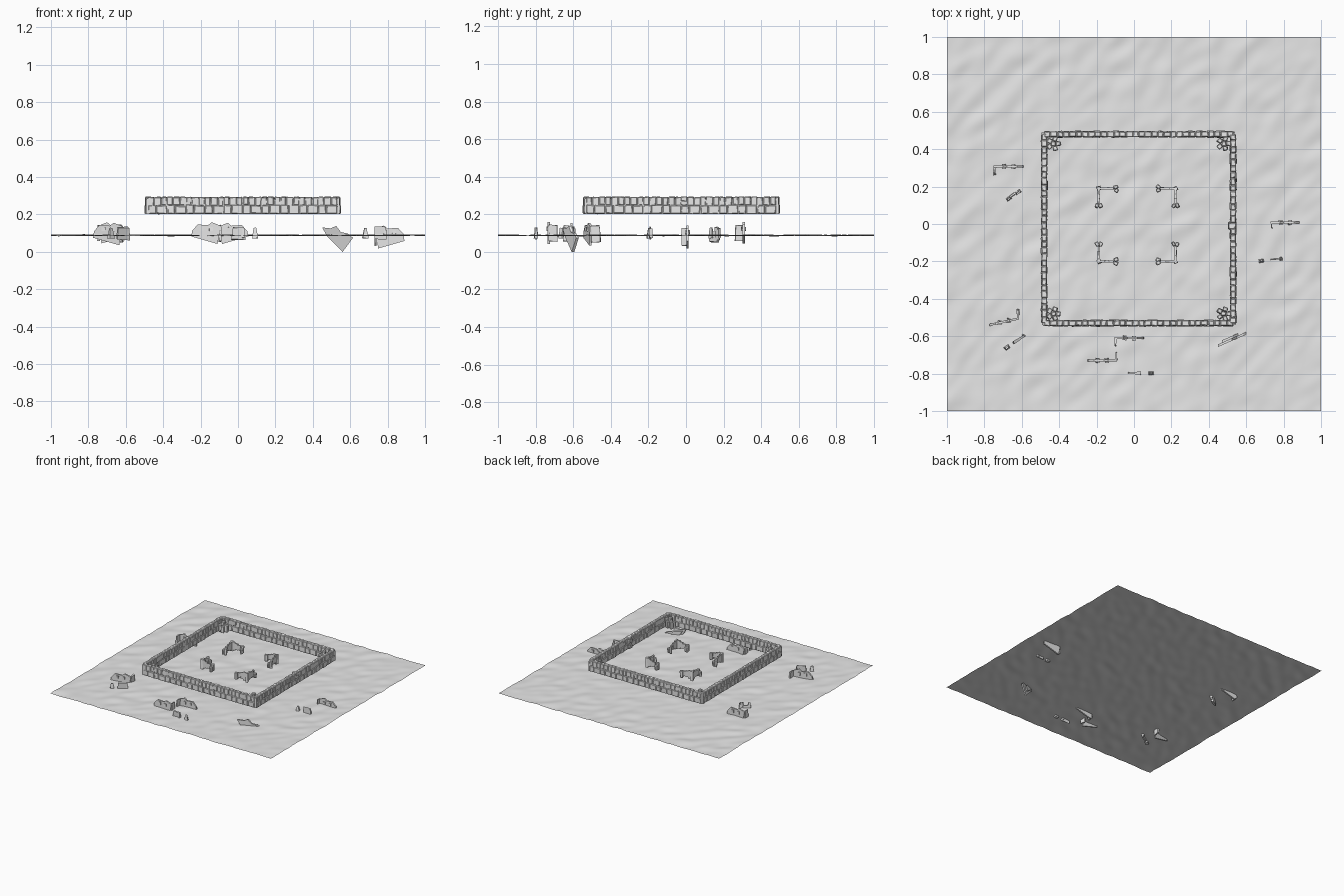
import bpy, bmesh, math, random
from mathutils import Vector, Matrix, noise

random.seed(4)
cube = bpy.data.objects.get("Cube")
if cube:
    bpy.data.objects.remove(cube)

grey = bpy.data.materials.new("stone_grey")
grey.use_nodes = True
grey.diffuse_color = (0.8, 0.8, 0.8, 1)
bsdf = next(n for n in grey.node_tree.nodes if n.type == 'BSDF_PRINCIPLED')
bsdf.inputs["Base Color"].default_value = (0.8, 0.8, 0.8, 1)


def finish(name, bm, smooth=False):
    bmesh.ops.recalc_face_normals(bm, faces=bm.faces)
    for f in bm.faces:
        f.smooth = smooth
    mesh = bpy.data.meshes.new(name)
    bm.to_mesh(mesh)
    bm.free()
    mesh.materials.append(grey)
    obj = bpy.data.objects.new(name, mesh)
    bpy.context.collection.objects.link(obj)
    return obj


def block(bm, centre, size, turn=0.0, jitter=0.0, taper=1.0):
    """Box with optional turn, uneven corners and tapered top."""
    verts = bmesh.ops.create_cube(bm, size=1)["verts"]
    rot = Matrix.Rotation(turn, 3, 'Z')
    for v in verts:
        k = taper if v.co.z > 0 else 1
        p = Vector((v.co.x * size[0] * k, v.co.y * size[1] * k, v.co.z * size[2]))
        p += Vector([random.uniform(-jitter, jitter) for _ in range(3)])
        v.co = rot @ p + Vector(centre)


def stone(bm, centre, size, turn=0.0, jitter=0.003):
    """Chamfered rough stone."""
    part = bmesh.new()
    block(part, (0, 0, 0), size, 0, jitter)
    bmesh.ops.bevel(part, geom=part.edges[:], offset=0.004, segments=1, affect='EDGES')
    part.transform(Matrix.Translation(centre) @ Matrix.Rotation(turn, 4, 'Z'))
    mesh = bpy.data.meshes.new("tmp")
    part.to_mesh(mesh)
    part.free()
    bm.from_mesh(mesh)
    bpy.data.meshes.remove(mesh)


# Gently rippled ground sheet
bm = bmesh.new()
bmesh.ops.create_grid(bm, x_segments=100, y_segments=100, size=1)
for v in bm.verts:
    a, b = v.co.x + v.co.y, v.co.x - v.co.y
    v.co.z = 0.088 + 0.007 * noise.noise(Vector((a * 5, b * 10, 3)))
finish("ground", bm, True)

# Raised enclosure of repeated stone wall sections
BASE, LENGTH, TILES = 0.203, 1.01, 10
MID = Vector((0.025, -0.025, 0))
for side, name in enumerate(("front_wall", "left_wall", "back_wall", "right_wall")):
    bm = bmesh.new()
    step = LENGTH / TILES
    block(bm, (0, 0, BASE + 0.039), (LENGTH + 0.02, 0.022, 0.078))
    for i in range(TILES):
        x0 = -LENGTH / 2 + i * step
        # two staggered courses, each stone running through the wall
        for row, widths in enumerate(((0.42, 0.58), (0.3, 0.38, 0.32))):
            x = x0
            for w in widths:
                w *= step
                h = random.uniform(0.043, 0.049)
                depth = 0.034 - 0.005 * row + random.uniform(-0.003, 0.003)
                z = BASE + (h / 2 if row == 0 else 0.09 - h / 2)
                stone(bm, (x + w / 2, 0, z), (w * 0.98, depth, h), 0, 0.0025)
                x += w
        # rounded joint between sections
        block(bm, (x0, 0, BASE + 0.042), (0.016, 0.026, 0.084), 0, 0.002)
    for v in bm.verts:
        v.co.z = max(v.co.z, BASE)
    bm.transform(Matrix.Translation(MID) @ Matrix.Rotation(side * math.pi / 2, 4, 'Z')
                 @ Matrix.Translation((0, -LENGTH / 2, 0)))
    finish(name, bm)

# Gate pier in the wall on the +x side
bm = bmesh.new()
for k in range(4):
    stone(bm, (0.525, -0.01, BASE + 0.012 + k * 0.023), (0.04, 0.045 - 0.008 * (k % 2), 0.023))
finish("gate_pier", bm)

# Rubble clusters inside each wall corner
for sx in (-1, 1):
    for sy in (-1, 1):
        bm = bmesh.new()
        for k in range(6):
            a = k * math.tau / 5
            r = 0.026 if k < 5 else 0
            h = random.uniform(0.05, 0.075) if k < 5 else 0.085
            stone(bm, (MID.x + sx * 0.455 + r * math.cos(a), MID.y + sy * 0.455 + r * math.sin(a),
                       BASE + h / 2), (0.026, 0.026, h), a)
        finish("corner_rubble_%s_%s" % ("left" if sx > 0 else "right",
                                        "back" if sy > 0 else "front"), bm)

# Four L-shaped ruins: a tall corner, sloping thin walls, and end posts
for sx in (-1, 1):
    for sy in (-1, 1):
        bm = bmesh.new()
        corner = Vector((0.017 + sx * 0.205, -0.005 + sy * 0.195, 0))
        block(bm, corner + Vector((0, 0, BASE + 0.038)), (0.022, 0.022, 0.076), 0.4, 0.003, 0.8)
        for d in (Vector((-sx, 0, 0)), Vector((0, -sy, 0))):
            turn = math.atan2(d.y, d.x)
            for k, h in enumerate((0.066, 0.05, 0.04)):
                block(bm, corner + d * (0.018 + 0.024 * k) + Vector((0, 0, BASE + 0.075 - h / 2 - 0.008 * k)),
                      (0.027, 0.011, h), turn, 0.0015)
            end = corner + d * 0.092
            for j in (-1, 1):
                off = Vector((-d.y, d.x, 0)) * 0.009 * j
                stone(bm, end + off + Vector((0, 0, BASE + 0.026 + 0.004 * j)),
                      (0.024, 0.02, 0.05 + 0.008 * j), turn + 0.5 * j)
        finish("inner_ruin_%s_%s" % ("left" if sx > 0 else "right",
                                     "back" if sy > 0 else "front"), bm)


def slab(bm, outline, y, slope=0.0, thick=0.012):
    """Upright plate from an (x, z) outline, skewed in plan by slope."""
    x0 = outline[0][0]
    rings = [[bm.verts.new((x, y + slope * (x - x0) + s * thick / 2, z)) for x, z in outline]
             for s in (-1, 1)]
    bm.faces.new(rings[0])
    bm.faces.new(rings[1][::-1])
    n = len(outline)
    for i in range(n):
        j = (i + 1) % n
        bm.faces.new((rings[0][i], rings[1][i], rings[1][j], rings[0][j]))


def fallen_wall(name, x, y, low, high, flip=1, slope=0.0, arm=0.045):
    """Tilted broken wall: main plate, short return at the corner, small studs."""
    bm = bmesh.new()
    def px(u): return x + flip * u
    slab(bm, [(px(0), high - 0.02), (px(0.02), low), (px(0.16), low + 0.04), (px(0.155), high - 0.045),
              (px(0.125), high - 0.012), (px(0.07), high - 0.016), (px(0.05), high)], y, slope)
    # return wall at the corner end
    if arm:
        h = high - low - 0.03
        block(bm, (px(0.006), y - flip * arm / 2, low + 0.015 + h / 2), (0.011, arm, h), 0, 0.004, 0.85)
    # projecting beam stubs
    for u in (0.055, 0.105):
        block(bm, (px(u), y + slope * flip * u, high - 0.035), (0.02, 0.024, 0.022), 0, 0.002)
    finish(name, bm)


fallen_wall("fallen_wall_right_back", -0.75, 0.307, 0.045, 0.158)
fallen_wall("fallen_wall_left", 0.73, 0.008, 0.018, 0.14, arm=0.03)
fallen_wall("fallen_wall_front", -0.105, -0.61, 0.042, 0.155)
fallen_wall("fallen_wall_front_outer", -0.09, -0.73, 0.042, 0.158, -1)
fallen_wall("fallen_wall_right_front", -0.615, -0.505, 0.035, 0.155, -1, 0.22, 0.05)

# Steeply leaning wall, partly sunk through the ground
bm = bmesh.new()
slab(bm, [(0.45, 0.13), (0.475, 0.085), (0.56, 0.0), (0.615, 0.075), (0.585, 0.098),
          (0.55, 0.105), (0.525, 0.138), (0.495, 0.125)], -0.65, 0.44, 0.014)
slab(bm, [(0.47, 0.118), (0.49, 0.085), (0.55, 0.04), (0.575, 0.07), (0.53, 0.11)], -0.63, 0.44, 0.016)
finish("fallen_wall_left_front", bm)

# Small pairs: a wedge shard with a short plate next to it
for name, wedge, plate, turn, length in (
        ("shards_right_back", (-0.67, 0.135), (-0.622, 0.168), 0.6, 0.03),
        ("shards_left", (0.68, -0.197), (0.76, -0.19), 0.1, 0.065),
        ("shards_right_front", (-0.68, -0.66), (-0.615, -0.615), 0.6, 0.08),
        ("shards_front", (0.09, -0.798), (0.0, -0.798), 0.0, 0.075)):
    bm = bmesh.new()
    block(bm, (*wedge, 0.1), (0.032, 0.022, 0.055), turn, 0.003, 0.45)
    block(bm, (*plate, 0.098), (length, 0.011, 0.065), turn, 0.005, 0.8)
    end = Vector((math.cos(turn), math.sin(turn), 0)) * length * 0.4
    block(bm, Vector((*plate, 0.1)) + end, (0.014, 0.02, 0.05), turn, 0.002, 0.7)
    finish(name, bm)

# Leaning plate half buried beside the back right shards
bm = bmesh.new()
block(bm, (-0.655, 0.15, 0.078), (0.012, 0.07, 0.05), -0.97, 0.006, 0.7)
finish("buried_plate", bm)
